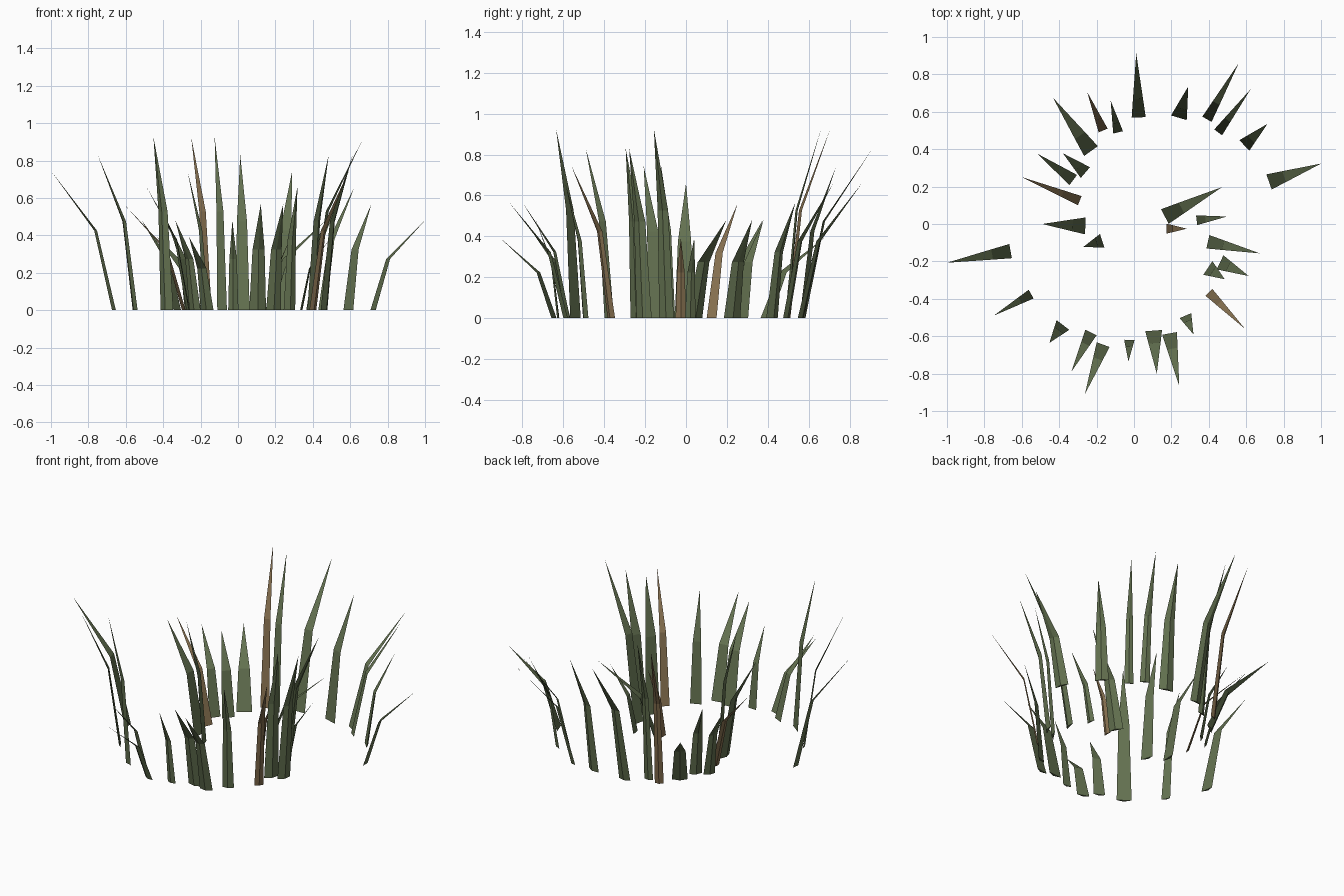
import bpy
from mathutils import Vector


def material(name, colour):
    m = bpy.data.materials.new(name)
    m.diffuse_color = (*colour, 1)
    return m


GREEN = material("grass green", (0.125, 0.165, 0.08))
BROWN = material("dry brown", (0.24, 0.163, 0.08))
count = 0


def blade(x, y, tip_x, tip_y, width, height, mat):
    """Flat three-sided blade: upright root, bend at mid height, pointed tip."""
    global count
    count += 1
    root, lean = Vector((x, y, 0)), Vector((tip_x - x, tip_y - y, 0))
    out = lean.normalized()
    side = Vector((-out.y, out.x, 0))
    verts = []
    for rise, reach, scale in ((0, 0, 1), (0.57, 0.29, 0.72)):
        c = root + lean * reach + Vector((0, 0, height * rise))
        w = width * scale
        verts += [c + side * w / 2, c - side * w / 2, c + out * w * 0.18]
    verts.append(root + lean + Vector((0, 0, height)))
    faces = [(0, 1, 2)]
    for i in range(3):
        j = (i + 1) % 3
        faces += [(j, i, i + 3, j + 3), (j + 3, i + 3, 6)]
    mesh = bpy.data.meshes.new("grass_blade")
    mesh.from_pydata(verts, [], faces)
    mesh.materials.append(mat)
    mesh.update()
    ob = bpy.data.objects.new(f"grass_blade_{count:02d}", mesh)
    bpy.context.collection.objects.link(ob)


def grow(height, blades, mat=GREEN):
    for b in blades:
        blade(*b, height, mat)


# green blades by height: root x, y, tip x, y, width
grow(0.925, [(-.085, .49, -.125, .66, .053), (-.38, -.54, -.452, -.635, .085),
             (.395, -.095, .672, -.157, .073)])
grow(0.83, [(.025, .57, .012, .912, .075), (-.55, -.375, -.75, -.49, .053),
            (.395, -.235, .485, -.295, .087), (.46, -.205, .613, -.278, .083)])
grow(0.745, [(.24, .568, .29, .735, .087), (-.17, -.09, -.27, -.122, .077),
             (-.66, -.145, -1, -.207, .077)])
grow(0.66, [(.39, .56, .56, .86, .057), (.45, .49, .623, .72, .052),
            (-.26, -.01, -.49, 0, .09), (.275, -.49, .318, -.59, .067)])
grow(0.567, [(.59, .42, .713, .535, .077), (.105, -.57, .122, -.8, .09),
             (.19, -.585, .242, -.865, .08)])
grow(0.48, [(.722, .225, 1, .323, .085), (-.325, .235, -.515, .375, .068),
            (-.26, .275, -.38, .378, .075), (-.23, -.58, -.335, -.79, .067),
            (-.025, -.62, -.03, -.735, .055), (.165, .04, .47, .197, .088)])
grow(0.392, [(-.165, -.645, -.262, -.908, .073), (.335, .02, .497, .04, .052),
             (-.23, .39, -.433, .675, .09)])

# dry brown blades
grow(0.925, [(-.165, .5, -.25, .705, .052)], BROWN)
grow(0.745, [(.4, -.365, .593, -.56, .052)], BROWN)
grow(0.56, [(-.29, .125, -.604, .252, .052)], BROWN)
grow(0.392, [(.175, -.025, .283, -.025, .052)], BROWN)
